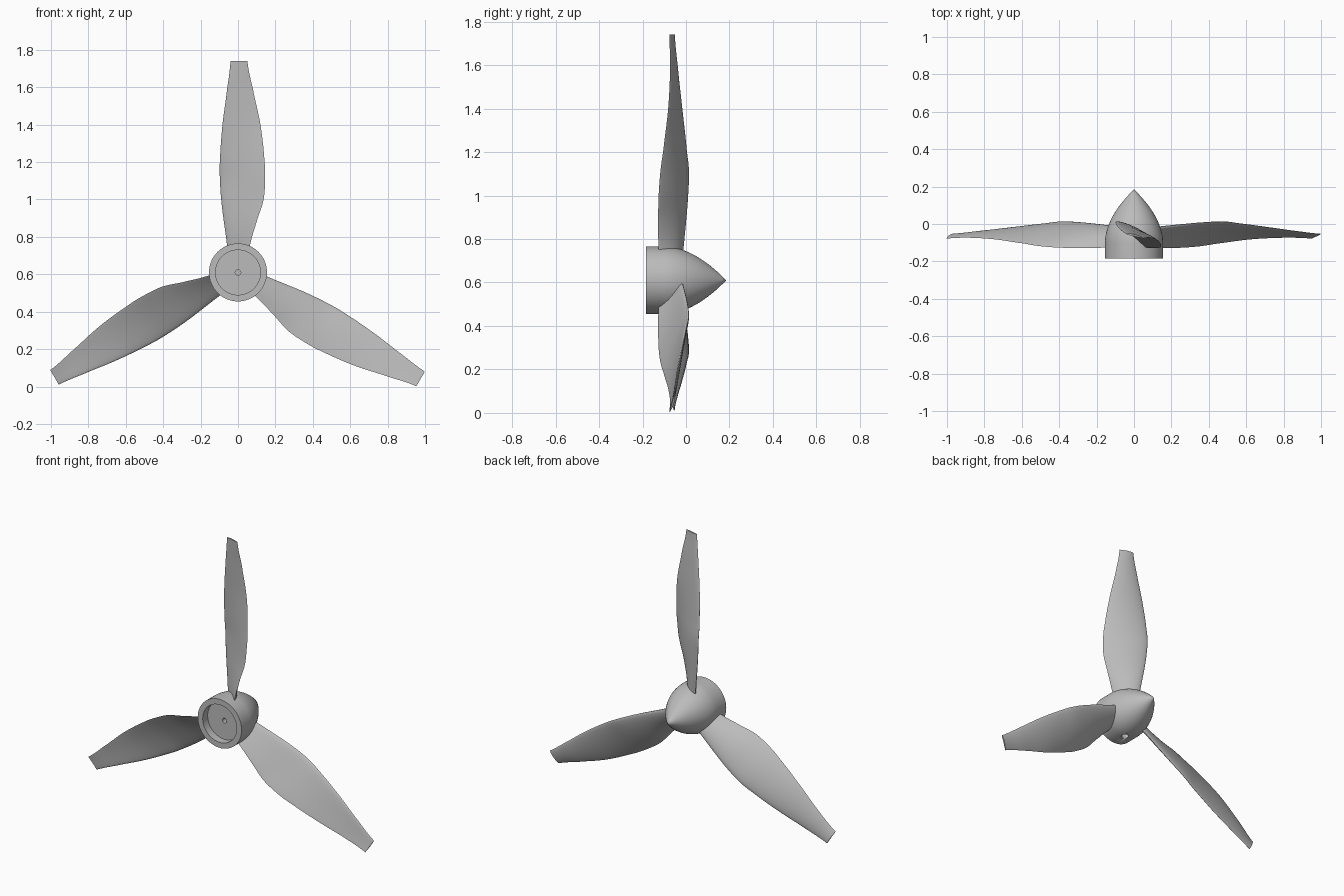
import bpy, bmesh, math
from mathutils import Matrix, Vector

HUB_Z = 0.61
cube = bpy.data.objects.get("Cube")
if cube:
    bpy.data.objects.remove(cube, do_unlink=True)

# Single grey finish
grey = bpy.data.materials.new("plain_grey")
grey.use_nodes = True
colour = (0.5, 0.5, 0.5, 1)
grey.diffuse_color = colour
grey.node_tree.nodes["Principled BSDF"].inputs["Base Color"].default_value = colour


def make_object(name, bm, angle=35):
    bmesh.ops.recalc_face_normals(bm, faces=bm.faces)
    mesh = bpy.data.meshes.new(name)
    bm.to_mesh(mesh)
    bm.free()
    mesh.materials.append(grey)
    obj = bpy.data.objects.new(name, mesh)
    bpy.context.collection.objects.link(obj)
    bpy.ops.object.select_all(action="DESELECT")
    obj.select_set(True)
    bpy.context.view_layer.objects.active = obj
    bpy.ops.object.shade_smooth_by_angle(angle=math.radians(angle))
    return obj


def interpolate(table, r):
    """Smooth (Catmull-Rom) lookup in rows that start with a radius."""
    i = max(k for k in range(len(table) - 1) if table[k][0] <= r)
    p0, p1 = table[max(i - 1, 0)], table[i]
    p2, p3 = table[i + 1], table[min(i + 2, len(table) - 1)]
    t = (r - p1[0]) / (p2[0] - p1[0])
    return [0.5 * (2 * b + (c - a) * t + (2 * a - 5 * b + 4 * c - d) * t * t
                   + (3 * b - a - 3 * c + d) * t ** 3)
            for a, b, c, d in zip(p0[1:], p1[1:], p2[1:], p3[1:])]


# Spinner: lathed bullet with a recessed mounting face and shaft bore
nose = [(0.155 * (1 - (k / 16) ** 1.9), -0.10 + 0.285 * k / 16) for k in range(1, 17)]
profile = [(0, -0.09), (0.015, -0.09), (0.015, -0.135), (0.12, -0.135),
           (0.12, -0.185), (0.155, -0.185), (0.155, -0.10)] + nose
bm = bmesh.new()
verts = [bm.verts.new((r, y, HUB_Z)) for r, y in profile]
edges = [bm.edges.new(pair) for pair in zip(verts, verts[1:])]
bmesh.ops.spin(bm, geom=verts + edges, cent=(0, 0, HUB_Z), axis=(0, 1, 0),
               angle=math.tau, steps=64, use_duplicate=False)
bmesh.ops.remove_doubles(bm, verts=bm.verts, dist=0.0005)
spinner = make_object("spinner", bm)

# Set screw hole under the spinner
bm = bmesh.new()
bmesh.ops.create_cone(bm, cap_ends=True, segments=24, radius1=0.022, radius2=0.022,
                      depth=0.08, matrix=Matrix.Translation((0, -0.085, HUB_Z - 0.155)))
cutter = make_object("screw_hole_cutter", bm)
cutter.hide_render = True
cut = spinner.modifiers.new("screw_hole", "BOOLEAN")
cut.operation = "DIFFERENCE"
cut.object = cutter
bpy.context.view_layer.objects.active = spinner
bpy.ops.object.modifier_apply(modifier=cut.name)
bpy.data.objects.remove(cutter, do_unlink=True)

# Blade stations: radius, leading x, leading y, trailing x, trailing y, thickness
STATIONS = [
    (0.08, -0.050, -0.020, 0.055, -0.120, 0.045),
    (0.16, -0.060, -0.012, 0.068, -0.127, 0.045),
    (0.29, -0.078, 0.000, 0.105, -0.128, 0.042),
    (0.39, -0.090, 0.008, 0.137, -0.126, 0.040),
    (0.50, -0.097, 0.012, 0.145, -0.118, 0.037),
    (0.59, -0.097, 0.002, 0.142, -0.105, 0.034),
    (0.79, -0.083, -0.020, 0.120, -0.082, 0.027),
    (0.99, -0.057, -0.042, 0.078, -0.073, 0.020),
    (1.13, -0.040, -0.054, 0.050, -0.077, 0.014),
]
RINGS, HALF = 36, 14


def blade_section(r):
    lx, ly, tx, ty, thick = interpolate(STATIONS, r)
    lead, trail = Vector((lx, ly)), Vector((tx, ty))
    chord = trail - lead
    normal = Vector((-chord.y, chord.x)).normalized()
    ring = []
    for k in range(2 * HALF):
        a = math.pi * k / HALF
        s = 0.5 - 0.5 * math.cos(a)
        shape = 1.9 * math.sqrt(s) * (1 - s) ** 0.8 * thick / 1.4
        camber = 0.3 * thick * 4 * s * (1 - s)
        side = 0 if k in (0, HALF) else (0.62 if k < HALF else -0.62)
        p = lead + chord * s + normal * (camber + side * shape)
        ring.append((p.x, p.y, r))
    return ring


# Three twisted blades around the spinner axis
for name, turn in (("top_blade", 0), ("left_blade", 120), ("right_blade", 240)):
    bm = bmesh.new()
    rings = [[bm.verts.new(p) for p in blade_section(0.08 + 1.05 * i / RINGS)]
             for i in range(RINGS + 1)]
    for low, high in zip(rings, rings[1:]):
        for k in range(2 * HALF):
            n = (k + 1) % (2 * HALF)
            bm.faces.new((low[k], low[n], high[n], high[k]))
    bm.faces.new(rings[0])
    bm.faces.new(rings[-1])
    place = Matrix.Translation((0, 0, HUB_Z)) @ Matrix.Rotation(math.radians(turn), 4, "Y")
    bmesh.ops.transform(bm, matrix=place, verts=bm.verts)
    make_object(name, bm, 50)
